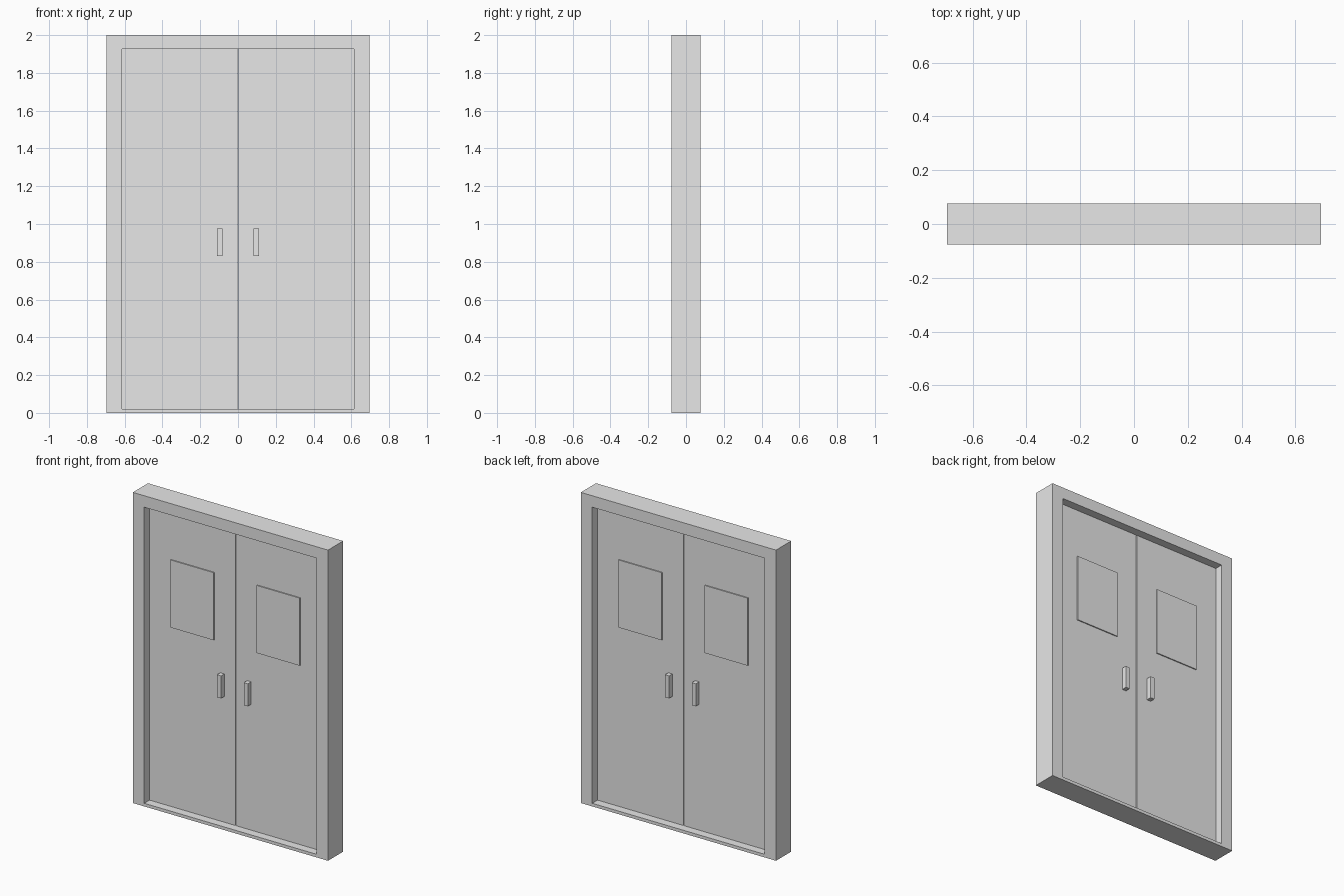
import bpy, bmesh

HALF_W, HEIGHT, DEPTH = 0.695, 2.0, 0.154      # outer frame
OPEN_X, SILL, HEAD = 0.614, 0.02, 1.926        # frame opening
GAP = 0.003                                    # half the gap between leaves
LEAF_Y, PANEL_Y, HANDLE_Y = 0.023, 0.03, 0.057 # half depths

cube = bpy.data.objects.get("Cube")
if cube:
    bpy.data.objects.remove(cube, do_unlink=True)

grey = bpy.data.materials.new("plain grey")
grey.use_nodes = True
colour = (0.8, 0.8, 0.8, 1)
grey.diffuse_color = colour
grey.node_tree.nodes["Principled BSDF"].inputs["Base Color"].default_value = colour


def add_object(name, bm):
    mesh = bpy.data.meshes.new(name)
    bm.to_mesh(mesh)
    bm.free()
    mesh.materials.append(grey)
    obj = bpy.data.objects.new(name, mesh)
    bpy.context.collection.objects.link(obj)
    return obj


def box(name, xs, ys, zs):
    """Box between the given pairs of limits."""
    bm = bmesh.new()
    bmesh.ops.create_cube(bm, size=1)
    for v in bm.verts:
        v.co = [lim[0] if c < 0 else lim[1] for c, lim in zip(v.co, (xs, ys, zs))]
    bmesh.ops.recalc_face_normals(bm, faces=bm.faces)
    return add_object(name, bm)


# Door frame: a flat ring given thickness
bm = bmesh.new()


def rectangle(w, low, high):
    return [bm.verts.new((x, 0, z)) for x, z in ((-w, low), (w, low), (w, high), (-w, high))]


outer = rectangle(HALF_W, 0, HEIGHT)
inner = rectangle(OPEN_X, SILL, HEAD)
for i in range(4):
    j = (i + 1) % 4
    bm.faces.new((outer[i], outer[j], inner[j], inner[i]))
frame = add_object("door_frame", bm)
solid = frame.modifiers.new("thickness", "SOLIDIFY")
solid.thickness = DEPTH
solid.offset = 0

# Two leaves, each with a raised window panel and a handle on both faces
for side, s in (("left", 1), ("right", -1)):
    def span(a, b):
        return sorted((s * a, s * b))

    box(side + "_door_leaf", span(GAP, OPEN_X), (-LEAF_Y, LEAF_Y), (SILL, HEAD))
    box(side + "_window_panel", span(0.153, 0.46), (-PANEL_Y, PANEL_Y), (1.175, 1.61))
    for face, f in (("front", -1), ("back", 1)):
        ys = sorted((f * LEAF_Y, f * HANDLE_Y))
        box(f"{side}_{face}_handle", span(0.081, 0.11), ys, (0.83, 0.975))
